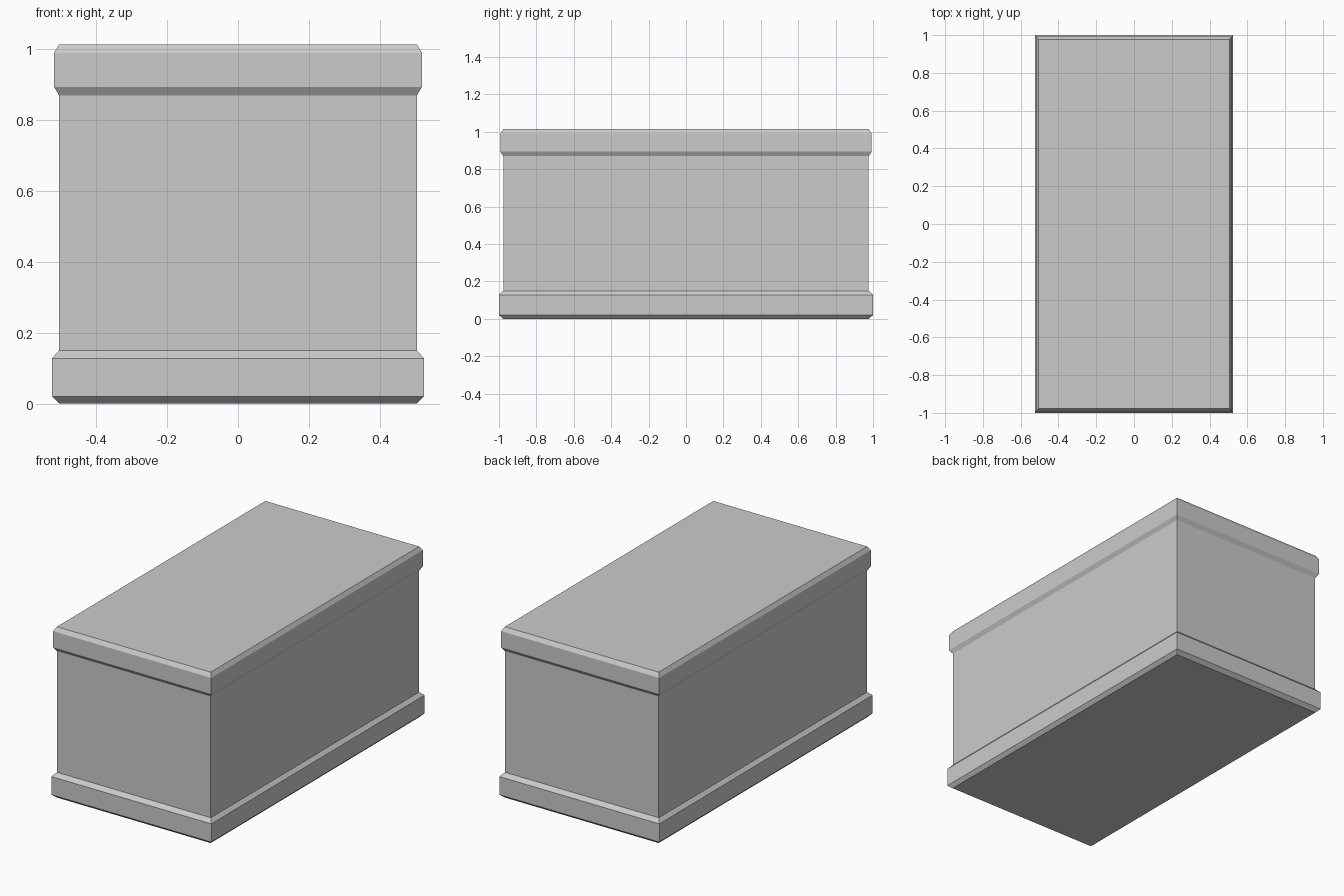
import bpy
import bmesh

if "Cube" in bpy.data.objects:
    bpy.data.objects.remove(bpy.data.objects["Cube"])


def loft(name, rings, cap_bottom=False, cap_top=False):
    """Stack rectangular rings (half width, half depth, z) into flat-faced walls."""
    bm = bmesh.new()
    loops = [[bm.verts.new((sx * hx, sy * hy, z))
              for sx, sy in ((-1, -1), (1, -1), (1, 1), (-1, 1))]
             for hx, hy, z in rings]
    for low, high in zip(loops, loops[1:]):
        for i in range(4):
            j = (i + 1) % 4
            bm.faces.new((low[i], low[j], high[j], high[i]))
    if cap_bottom:
        bm.faces.new(loops[0][::-1])
    if cap_top:
        bm.faces.new(loops[-1])
    mesh = bpy.data.meshes.new(name)
    bm.to_mesh(mesh)
    bm.free()
    obj = bpy.data.objects.new(name, mesh)
    bpy.context.collection.objects.link(obj)
    return obj


BX, BY = 0.505, 0.977   # body half width and half depth

# Chamfered plinth at the bottom
loft("base_plinth", [(BX, BY, 0.0), (0.525, 1.0, 0.02),
                     (0.525, 1.0, 0.128), (BX, BY, 0.15)], cap_bottom=True)

# Plain body walls
loft("body", [(BX, BY, 0.15), (BX, BY, 0.87)])

# Chamfered lid slab
loft("lid", [(BX, BY, 0.87), (0.519, 0.993, 0.894),
             (0.519, 0.993, 0.99), (BX, BY, 1.014)], cap_top=True)
